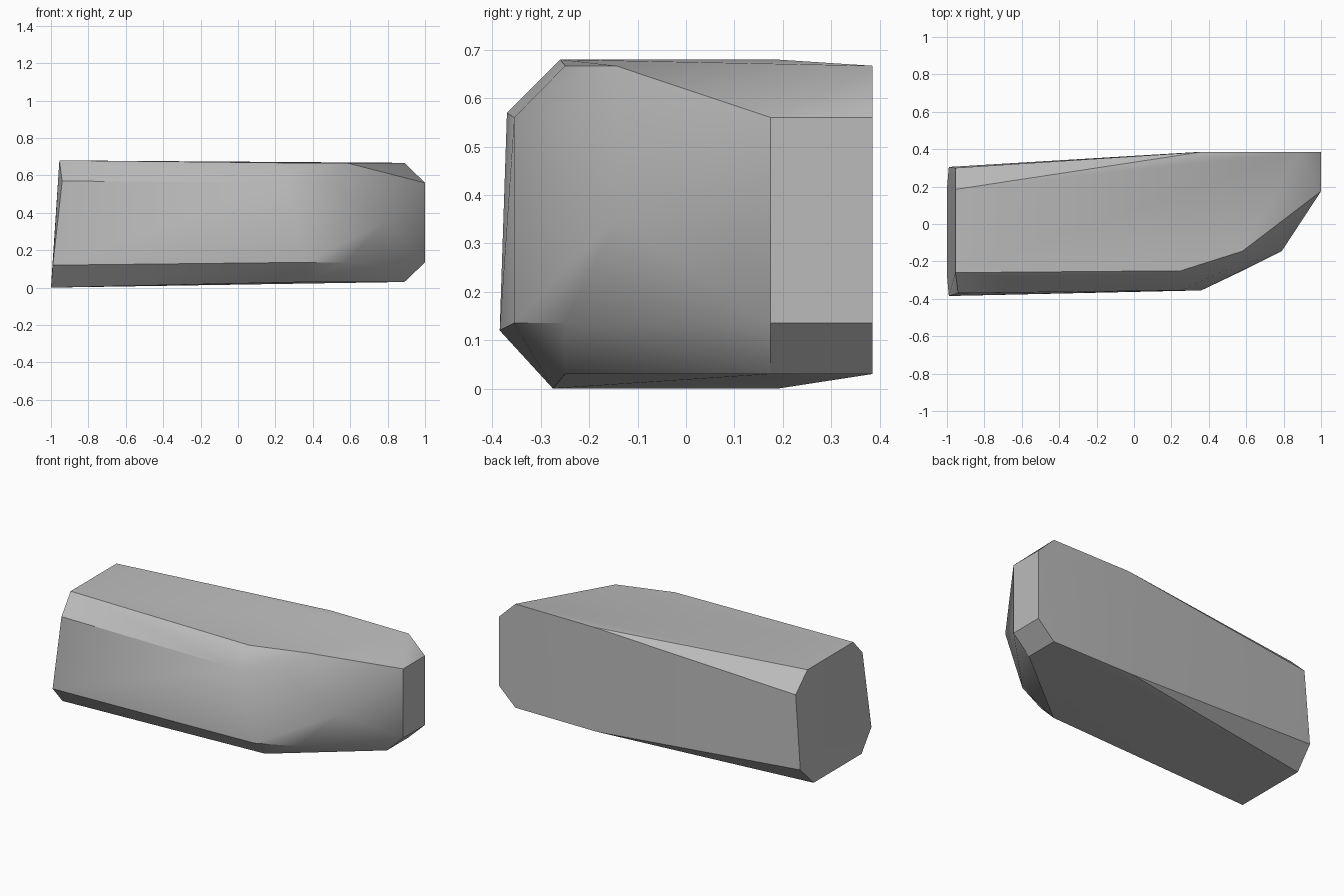
import bpy, bmesh, math

cube = bpy.data.objects.get("Cube")
if cube:
    bpy.data.objects.remove(cube, do_unlink=True)

grey = bpy.data.materials.new("plain_grey")
grey.use_nodes = True
colour = (0.5, 0.5, 0.5, 1)
grey.diffuse_color = colour
grey.node_tree.nodes["Principled BSDF"].inputs["Base Color"].default_value = colour

# Slanted blunt end: chamfered outline
end_outline = [
    (-1.0, -0.275, 0), (-0.99, -0.385, 0.12), (-0.94, -0.37, 0.57), (-0.955, -0.26, 0.68),
    (-0.955, 0.185, 0.68), (-0.955, 0.30, 0.57), (-0.99, 0.305, 0.12), (-1.0, 0.19, 0),
]
# Upper rim: front chamfer, nose shoulder and flat back
upper_rim = [
    (0.25, -0.355, 0.56), (0.25, -0.25, 0.667), (0.48, -0.25, 0.56), (0.58, -0.145, 0.667),
    (0.36, 0.385, 0.667), (0.89, 0.385, 0.667),
]
# Lower rim
lower_rim = [
    (0.36, -0.355, 0.135), (0.36, -0.25, 0.03), (0.58, -0.25, 0.135), (0.89, 0.175, 0.03),
    (0.34, 0.385, 0.03), (0.89, 0.385, 0.03),
]
# Nose: facet peak and small flat tip
nose = [(0.79, -0.145, 0.35)]
nose += [(1.0, y, z) for y in (0.175, 0.385) for z in (0.135, 0.56)]

# Wrap the outlines in a faceted skin and merge coplanar facets
bm = bmesh.new()
for point in end_outline + upper_rim + lower_rim + nose:
    bm.verts.new(point)
bmesh.ops.convex_hull(bm, input=bm.verts)
bmesh.ops.dissolve_limit(bm, angle_limit=math.radians(1), verts=bm.verts, edges=bm.edges)
bmesh.ops.recalc_face_normals(bm, faces=bm.faces)

mesh = bpy.data.meshes.new("chamfered_block")
bm.to_mesh(mesh)
bm.free()
mesh.materials.append(grey)
block = bpy.data.objects.new("chamfered_block", mesh)
bpy.context.collection.objects.link(block)

# Soft shading across shallow facets, crisp chamfer edges
bpy.ops.object.select_all(action="DESELECT")
block.select_set(True)
bpy.context.view_layer.objects.active = block
bpy.ops.object.shade_smooth_by_angle(angle=math.radians(30))
